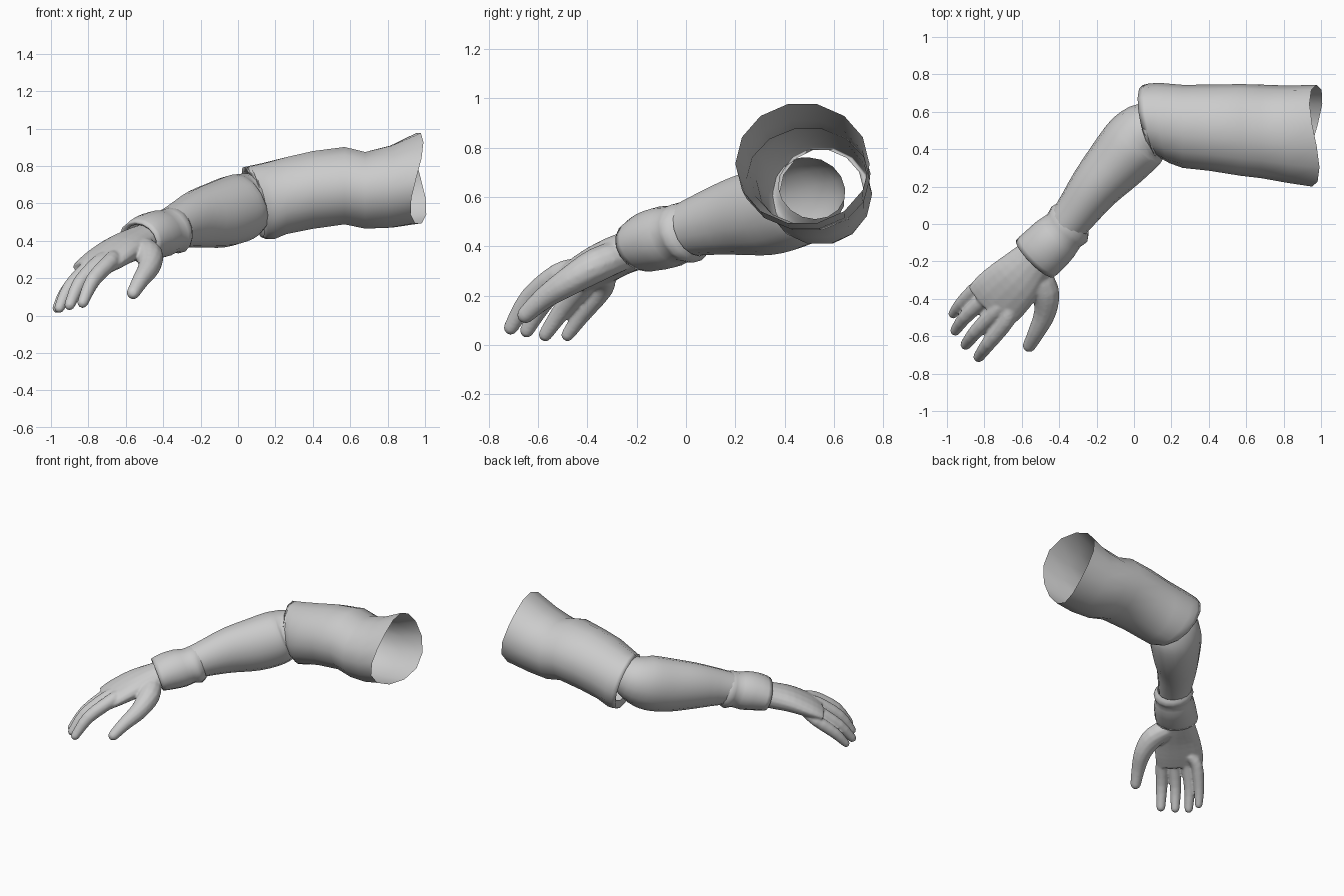
import bpy, bmesh, math
from mathutils import Vector

if "Cube" in bpy.data.objects:
    bpy.data.objects.remove(bpy.data.objects["Cube"])

grey = bpy.data.materials.new("plain grey")
grey.diffuse_color = (0.6, 0.6, 0.6, 1)
grey.use_nodes = True
grey.node_tree.nodes["Principled BSDF"].inputs["Base Color"].default_value = grey.diffuse_color


def bridge(bm, rings, caps=False):
    rows = [[bm.verts.new(p) for p in r] for r in rings]
    n = len(rows[0])
    for a, b in zip(rows, rows[1:]):
        for i in range(n):
            j = (i + 1) % n
            bm.faces.new((a[i], a[j], b[j], b[i]))
    if caps:
        bm.faces.new(rows[0][::-1])
        bm.faces.new(rows[-1])


def spline(st, steps):
    """Catmull-Rom through stations (x, y, z, half width, half height)."""
    out = []
    for i in range(len(st) - 1):
        p = [st[max(0, min(len(st) - 1, i + k))] for k in (-1, 0, 1, 2)]
        for s in range(steps):
            t = s / steps
            out.append([0.5 * (2 * b + (c - a) * t + (2 * a - 5 * b + 4 * c - d) * t * t
                               + (3 * b - a - 3 * c + d) * t ** 3) for a, b, c, d in zip(*p)])
    return out + [list(st[-1])]


def tube(bm, st, n=16, steps=3, caps=False, round_end=False, axis=None):
    st = spline(st, steps)
    pts = [Vector(s[:3]) for s in st]
    tans = [(axis or (pts[min(i + 1, len(pts) - 1)] - pts[max(i - 1, 0)])).normalized()
            for i in range(len(pts))]
    rows = [(p, t, s[3], s[4]) for p, t, s in zip(pts, tans, st)]
    if round_end:
        p, t, w, h = rows[-1]
        for a in (30, 60, 80):
            k = math.radians(a)
            rows.append((p + t * h * math.sin(k), t, w * math.cos(k), h * math.cos(k)))
    rings = []
    for p, t, w, h in rows:
        side = t.cross(Vector((0, 0, 1))).normalized()
        up = side.cross(t)
        rings.append([p + side * w * math.cos(2 * math.pi * i / n)
                      + up * h * math.sin(2 * math.pi * i / n) for i in range(n)])
    bridge(bm, rings, caps)


def finish(bm, name):
    bmesh.ops.recalc_face_normals(bm, faces=bm.faces)
    me = bpy.data.meshes.new(name)
    bm.to_mesh(me)
    bm.free()
    me.materials.append(grey)
    for p in me.polygons:
        p.use_smooth = True
    ob = bpy.data.objects.new(name, me)
    bpy.context.collection.objects.link(ob)
    return ob


# sleeve: x, y, z, half y, half z, then slants by y, z and y*z
sleeve = [
    (0.965, .472, .735, .272, .247, .012, .0, -.07),
    (0.82, .48, .69, .26, .225, 0, 0, -.02),
    (0.68, .495, .67, .25, .21, 0, 0, 0),
    (0.57, .503, .695, .245, .212, 0, 0, 0),
    (0.40, .515, .672, .23, .213, 0, 0, 0),
    (0.26, .522, .642, .222, .211, 0, 0, 0),
    (0.16, .54, .612, .215, .207, -.03, -.03, 0),
    (0.11, .55, .605, .20, .20, -.035, -.045, 0),
    (0.08, .56, .607, .182, .19, -.035, -.05, 0),
    (0.10, .535, .63, .185, .165, -.03, -.04, 0),
]
bm = bmesh.new()
rings = []
for x, y, z, hy, hz, a, b, c in sleeve:
    ring = []
    for i in range(14):
        k = 2 * math.pi * i / 14
        co, si = math.cos(k), math.sin(k)
        ring.append((x + a * co + b * si + c * co * si, y + hy * co, z + hz * si))
    rings.append(ring)
bridge(bm, rings)
finish(bm, "sleeve")

# forearm, open at the elbow inside the sleeve
bm = bmesh.new()
tube(bm, [(.13, .51, .635, .14, .135), (.06, .485, .605, .165, .165),
          (0, .43, .575, .175, .185), (-.09, .33, .545, .163, .182),
          (-.21, .195, .52, .137, .157), (-.325, .04, .48, .113, .12),
          (-.45, -.11, .43, .10, .09)])
finish(bm, "forearm")

# rumpled wrist cuff with turned-in rim
bm = bmesh.new()
tube(bm, [(-.325, .03, .47, .112, .115), (-.345, 0, .455, .134, .128),
          (-.375, -.035, .45, .124, .12), (-.42, -.08, .437, .137, .13),
          (-.48, -.14, .42, .142, .124), (-.53, -.185, .40, .141, .108),
          (-.52, -.175, .403, .115, .088)], steps=2, axis=Vector((-.66, -.66, -.3)))
finish(bm, "wrist_cuff")

# hand: palm, thumb and fingers fused into one skin
bm = bmesh.new()
tube(bm, [(-.47, -.13, .42, .10, .08), (-.54, -.2, .39, .118, .083),
          (-.63, -.3, .35, .148, .077), (-.72, -.39, .295, .162, .062),
          (-.775, -.445, .255, .155, .045)], caps=True)
tube(bm, [(-.53, -.25, .37, .07, .065), (-.475, -.36, .325, .075, .07),
          (-.475, -.47, .26, .06, .06), (-.52, -.575, .19, .046, .046),
          (-.56, -.65, .122, .036, .036)], n=12, caps=True, round_end=True)
fingers = [  # knuckle, middle joint, tip, radius
    ((-.685, -.52, .285), (-.775, -.635, .19), (-.83, -.71, .07), .042),
    ((-.745, -.47, .28), (-.845, -.575, .175), (-.90, -.645, .058), .041),
    ((-.795, -.40, .26), (-.90, -.495, .15), (-.955, -.57, .042), .040),
    ((-.83, -.335, .225), (-.92, -.42, .125), (-.967, -.48, .04), .037),
]
for k, m, t, r in fingers:
    root = Vector(k) + (Vector((-.62, -.3, .36)) - Vector(k)) * 0.35
    tube(bm, [(*root, r, r), (*k, r * 1.08, r * 1.08), (*m, r * .95, r),
              (*t, r * .72, r * .72)], n=12, caps=True, round_end=True)
hand = finish(bm, "hand")
rm = hand.modifiers.new("fuse", 'REMESH')
rm.mode = 'VOXEL'
rm.voxel_size = 0.008
rm.use_smooth_shade = True
sm = hand.modifiers.new("soften", 'SMOOTH')
sm.factor = 0.5
sm.iterations = 6
